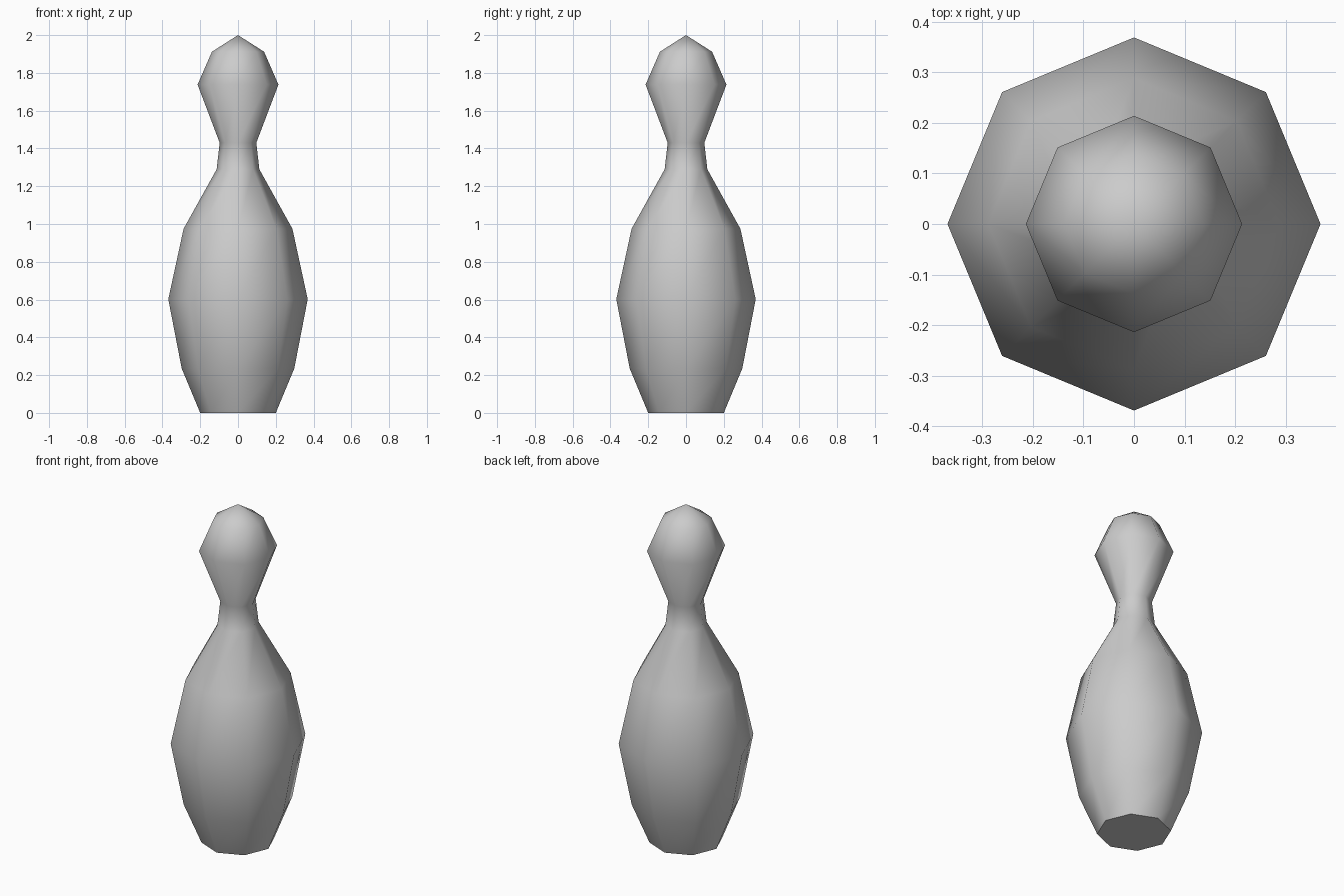
import bpy, bmesh, math

cube = bpy.data.objects.get("Cube")
if cube:
    bpy.data.objects.remove(cube, do_unlink=True)

# Plain grey material
grey = bpy.data.materials.new("plain_grey")
grey.use_nodes = True
colour = (0.6, 0.6, 0.6, 1)
grey.diffuse_color = colour
grey.node_tree.nodes["Principled BSDF"].inputs["Base Color"].default_value = colour

# Pin outline from base to crown: (radius, height)
SIDES = 8
profile = [(0.2, 0), (0.298, 0.235), (0.369, 0.602), (0.288, 0.975),
           (0.113, 1.29), (0.097, 1.43), (0.214, 1.738), (0.138, 1.912)]

bm = bmesh.new()
rings = [[bm.verts.new((r * math.cos(math.tau * i / SIDES),
                        r * math.sin(math.tau * i / SIDES), z))
          for i in range(SIDES)] for r, z in profile]
crown = bm.verts.new((0, 0, 2))

# Flat base, body walls and pointed crown
bm.faces.new(rings[0][::-1])
for i in range(SIDES):
    j = (i + 1) % SIDES
    for low, high in zip(rings, rings[1:]):
        bm.faces.new((low[i], low[j], high[j], high[i]))
    bm.faces.new((rings[-1][i], rings[-1][j], crown))

mesh = bpy.data.meshes.new("pin_body")
bm.to_mesh(mesh)
bm.free()
mesh.materials.append(grey)
pin = bpy.data.objects.new("pin_body", mesh)
bpy.context.collection.objects.link(pin)

# Smooth sides with a sharp base rim
bpy.context.view_layer.objects.active = pin
pin.select_set(True)
bpy.ops.object.shade_smooth_by_angle(angle=math.radians(60))
